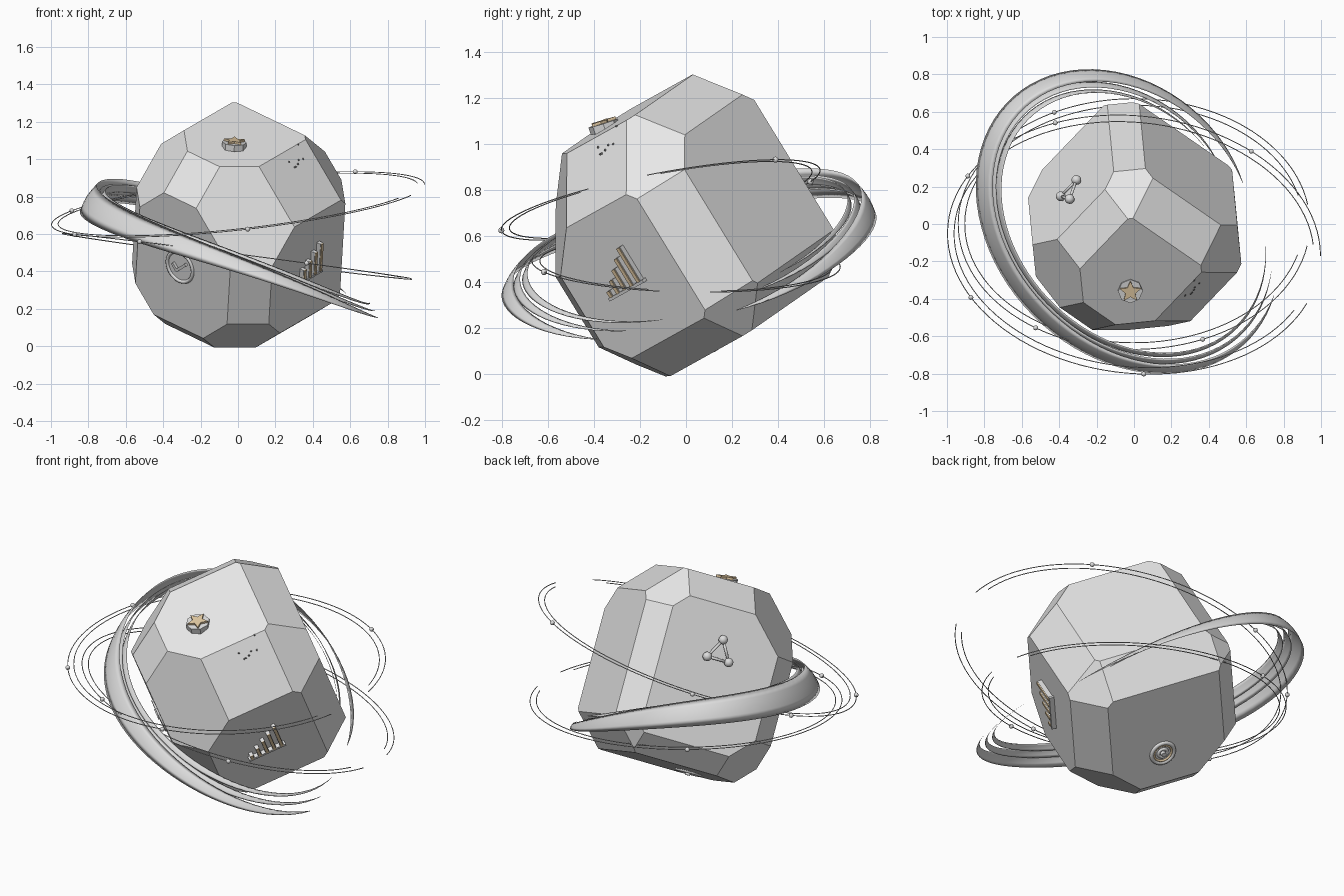
import bpy, bmesh, random
from math import sin, cos, pi, radians
from mathutils import Vector, Matrix

random.seed(4)
cube = bpy.data.objects.get("Cube")
if cube:
    bpy.data.objects.remove(cube, do_unlink=True)


def material(name, rgb):
    m = bpy.data.materials.new(name)
    m.use_nodes = True
    m.diffuse_color = (*rgb, 1)
    m.node_tree.nodes["Principled BSDF"].inputs["Base Color"].default_value = (*rgb, 1)
    return m


stone = material("pale stone grey", (0.8, 0.8, 0.8))
steel = material("steel grey", (0.72, 0.72, 0.72))
dark = material("dark grey", (0.2, 0.2, 0.2))
gold = material("pale gold", (0.75, 0.58, 0.36))


def finish(name, bm, mat, smooth=False):
    bmesh.ops.recalc_face_normals(bm, faces=bm.faces)
    mesh = bpy.data.meshes.new(name)
    bm.to_mesh(mesh)
    bm.free()
    mesh.materials.append(mat)
    for p in mesh.polygons:
        p.use_smooth = smooth
    ob = bpy.data.objects.new(name, mesh)
    bpy.context.collection.objects.link(ob)
    return ob


# Tilted frame of the body: three perpendicular face directions
C = Vector((0, 0, 0.65))
n1 = Vector((0.05, -0.52, 0.85)).normalized()
e1 = (Vector((1, 0, 0)) - n1.x * n1).normalized()
e2 = e1.cross(n1)
turn = radians(40)
n2 = cos(turn) * e1 + sin(turn) * e2
n3 = -sin(turn) * e1 + cos(turn) * e2

# Body: block cut by face, edge and corner planes at these distances
signs = [(i, j, k) for i in (-1, 0, 1) for j in (-1, 0, 1) for k in (-1, 0, 1) if i or j or k]
dists = [.65, .59, .61, .56, .52, .64, .64, .615, .635,
         .53, .43, .55, .44, .49, .55, .51, .595,
         .612, .58, .565, .565, .54, .60, .585, .555, .545]
bm = bmesh.new()
bmesh.ops.create_cube(bm, size=4, matrix=Matrix.Translation(C))
for (i, j, k), d in zip(signs, dists):
    n = (i * n1 + j * n2 + k * n3).normalized()
    cut = bmesh.ops.bisect_plane(bm, geom=bm.verts[:] + bm.edges[:] + bm.faces[:], dist=1e-5,
                                 plane_co=C + n * d, plane_no=n, clear_outer=True)
    edges = [e for e in cut["geom_cut"] if isinstance(e, bmesh.types.BMEdge)]
    if edges:
        bmesh.ops.edgeloop_fill(bm, edges=edges)
finish("faceted_body", bm, stone)


# Frame lying on a body face: z outward, y along the given up direction
def on_face(n, d, point, up):
    n = n.normalized()
    p = Vector(point)
    p += n * (d - n.dot(p - C))
    v = (up - up.dot(n) * n).normalized()
    m = Matrix((v.cross(n), v, n)).transposed().to_4x4()
    m.translation = p
    return m


def box(name, frame, x, y, z, size, mat, angle=0):
    bm = bmesh.new()
    bmesh.ops.create_cube(bm, size=1, matrix=frame @ Matrix.Translation((x, y, z))
                          @ Matrix.Rotation(angle, 4, "Z") @ Matrix.Diagonal((*size, 1)))
    return finish(name, bm, mat)


def ball(name, co, r, mat):
    bm = bmesh.new()
    bmesh.ops.create_uvsphere(bm, u_segments=14, v_segments=8, radius=r,
                              matrix=Matrix.Translation(co))
    return finish(name, bm, mat, True)


def prism(name, frame, radii, z, h, mat):
    bm = bmesh.new()
    k = len(radii)
    vs = [bm.verts.new(frame @ Vector((-r * sin(2 * pi * i / k), r * cos(2 * pi * i / k), z)))
          for i, r in enumerate(radii)]
    face = bm.faces.new(vs)
    ext = bmesh.ops.extrude_face_region(bm, geom=[face])
    top = [v for v in ext["geom"] if isinstance(v, bmesh.types.BMVert)]
    bmesh.ops.translate(bm, verts=top, vec=frame.to_3x3() @ Vector((0, 0, h)))
    return finish(name, bm, mat)


# Sweep a list of cross-section rings into a tube
def sweep(name, rings, mat, closed=False):
    bm = bmesh.new()
    rows = [[bm.verts.new(p) for p in ring] for ring in rings]
    k = len(rows[0])
    pairs = list(zip(rows, rows[1:])) + ([(rows[-1], rows[0])] if closed else [])
    for a, b in pairs:
        for i in range(k):
            bm.faces.new((a[i], a[(i + 1) % k], b[(i + 1) % k], b[i]))
    if not closed:
        bm.faces.new(rows[0])
        bm.faces.new(rows[-1])
    return finish(name, bm, mat, True)


def flat_ring(name, frame, r, tube, mat):
    rings = []
    for s in range(40):
        a = 2 * pi * s / 40
        out = Vector((cos(a), sin(a), 0))
        rings.append([frame @ (out * (r + tube * cos(b)) + Vector((0, 0, tube * sin(b))))
                      for b in (pi * q / 4 for q in range(8))])
    return sweep(name, rings, mat, True)


# Star badge, tipped upward a little from its face
f = on_face(n1, .54, (-.02, -.36, 1.08), n1.cross(Vector((1, 0, 0))))
f = f @ Matrix.Rotation(radians(-14), 4, f.to_3x3().inverted() @ Vector((1, 0, 0)))
prism("star_plate", f, [.066] * 8, -.01, .034, steel)
prism("star", f, [.06, .028] * 5, .024, .012, gold)

# Bar chart badge
f = on_face(n2, .51, (.38, -.3, .44), n1)
side = 1 if (f.to_3x3() @ Vector((1, 0, 0))).dot(n3) < 0 else -1
box("chart_base", f, 0, -.085, .012, (.22, .014, .03), steel)
for i in range(5):
    h = .03 + .036 * i
    x = side * (-.088 + .044 * i)
    box("chart_bar", f, x, -.08 + h / 2, .013, (.022, h, .026), steel)
    box("chart_bar_front", f, x, -.08 + h / 2, .029, (.016, h, .006), gold)

# Check mark badge
f = on_face(n3, .49, (-.31, -.31, .425), n1)
flat_ring("check_ring", f, .088, .010, steel)
box("check_short", f, -.028, -.008, .008, (.016, .05, .016), steel, radians(45))
box("check_long", f, .016, .006, .008, (.016, .085, .016), steel, radians(-45))

# Target badge underneath
f = on_face(-n1, .52, C - n1 * .52 + n2 * .05 + n3 * .18, n2)
flat_ring("target_outer_ring", f, .066, .012, steel)
flat_ring("target_gold_ring", f, .052, .007, gold)
flat_ring("target_inner_ring", f, .026, .009, steel)
prism("target_centre", f, [.014] * 12, 0, .02, steel)

# Linked balls badge
f = on_face(-n2, .43, (-.33, .16, .92), n1)
nodes = [f @ Vector((.075 * cos(a), .075 * sin(a), .03))
         for a in (pi / 2 + 2 * pi * i / 3 for i in range(3))]
for i, p in enumerate(nodes):
    ball("link_ball", p, .026, steel)
    q = nodes[(i + 1) % 3]
    t = (q - p).normalized()
    u = f.to_3x3() @ Vector((0, 0, 1))
    w = t.cross(u)
    sweep("link_rod", [[c + .008 * (cos(b) * u + sin(b) * w)
                        for b in (pi * s / 4 for s in range(8))] for c in (p, q)], steel)

# Scattered specks
f = on_face(n1 + n2, .555, (.32, -.36, 1.03), n1)
for i in range(7):
    ball("speck", f @ Vector((random.uniform(-.07, .07), random.uniform(-.07, .07), .001)), .005, dark)


# Crescent ribbons: thin lens-shaped band on a slanted oval, tapering at both ends
def ribbon(name, a0, a1, r, width, tail, lift):
    rings = []
    for s in range(73):
        t = s / 72
        a = radians(a0 + (a1 - a0) * t)
        rad = r - (tail * ((.45 - t) / .45) ** 3 if t < .45 else 0)
        skew = .12 * rad
        p = Vector((rad * cos(a) - skew * sin(a) - .01, rad * sin(a) - skew * cos(a) + .015, 0))
        out = p.normalized()
        p.z = .46 + lift - .37 * p.x + .13 * p.y + .13 * p.y ** 2
        w = width * (.02 + .98 * sin(pi * t ** .95)) / 2
        across = Vector((0, 0, .82)) - .57 * out
        thick = .82 * out + Vector((0, 0, .57))
        rings.append([p + across * w * x + thick * w * y for x, y in
                      ((-1, 0), (-.5, .1), (0, .14), (.5, .1), (1, 0), (.5, .05), (0, .08), (-.5, .05))])
    return sweep(name, rings, steel)


ribbon("main_ribbon", 24, 337, .785, .165, .1, 0)
ribbon("middle_ribbon", 32, 346, .745, .085, .13, .025)
ribbon("inner_ribbon", 45, 358, .71, .06, .08, .05)


# Thin orbit lines in pairs, with beads
def orbit(name, a0, a1, rx, ry, cy, skew, plane, beads):
    def at(deg, grow):
        a = radians(deg)
        x = (rx + grow) * cos(a)
        y = cy + (ry + grow) * sin(a) - skew * x
        return Vector((x, y, plane[0] + plane[1] * x + plane[2] * y))
    for grow, trim in ((0, 0), (-.035, 5)):
        rings = []
        for s in range(97):
            deg = a0 + trim + (a1 - a0 - 2 * trim) * s / 96
            p = at(deg, grow)
            out = Vector((cos(radians(deg)), sin(radians(deg)), 0))
            rings.append([p + .0025 * (cos(b) * out + sin(b) * Vector((0, 0, 1)))
                          for b in (pi * q / 3 for q in range(6))])
        sweep(name, rings, steel)
    for deg in beads:
        ball(name + "_bead", at(deg, 0), .013, steel)


orbit("upper_orbit", 0, 338, .997, .69, -.11, .06, (.78, .12, .2), (51, 115, 153, 209, 273))
orbit("lower_orbit", 9, 350, .94, .67, 0, 0, (.48, -.13, -.02), (117, 236, 293))
